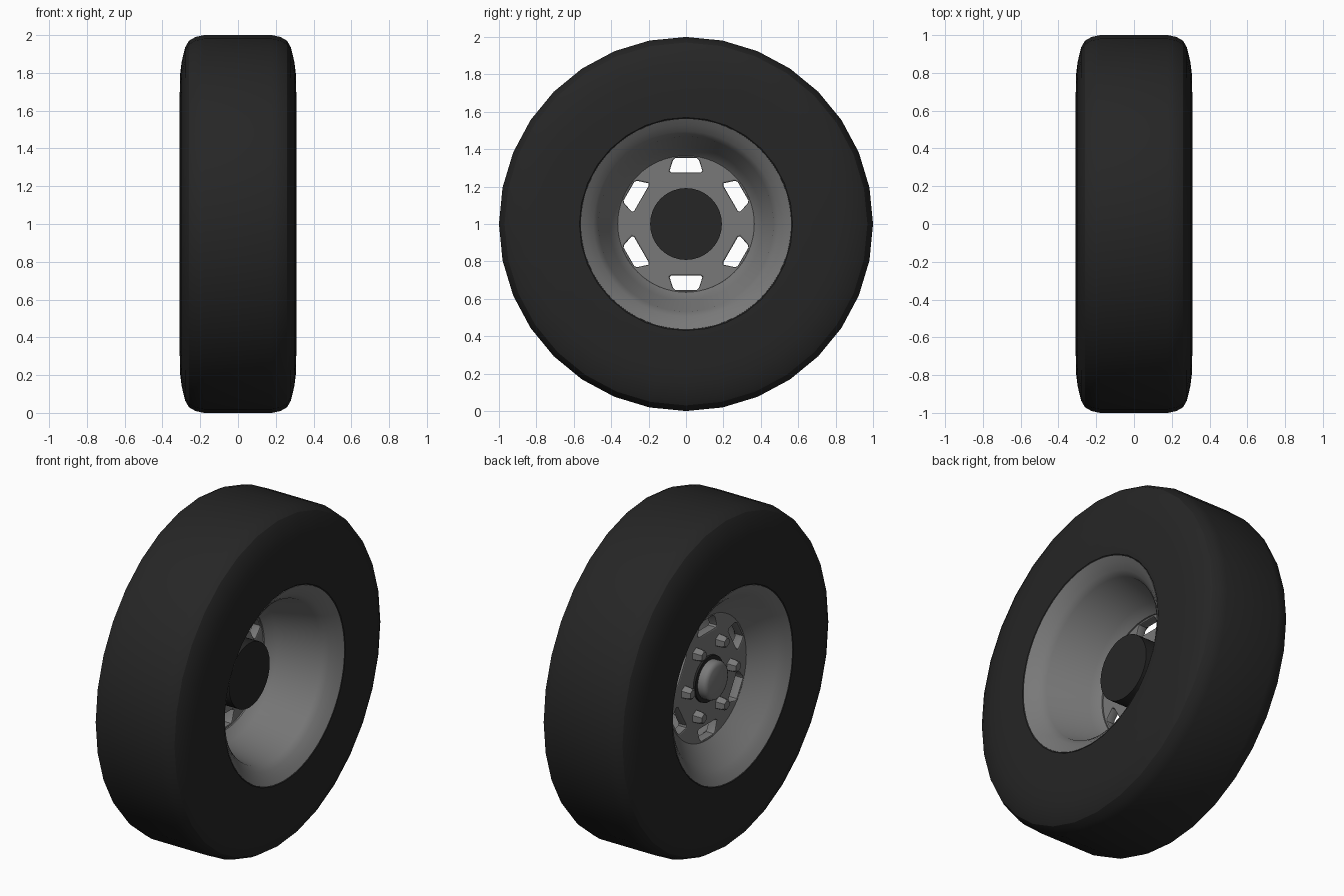
import bpy, bmesh
from math import sin, cos, pi, radians

if "Cube" in bpy.data.objects:
    bpy.data.objects.remove(bpy.data.objects["Cube"], do_unlink=True)


def make_material(name, value):
    mat = bpy.data.materials.new(name)
    mat.use_nodes = True
    color = (value, value, value, 1)
    mat.diffuse_color = color
    bsdf = mat.node_tree.nodes["Principled BSDF"]
    bsdf.inputs["Base Color"].default_value = color
    bsdf.inputs["Roughness"].default_value = 0.7
    return mat


rubber = make_material("black rubber", 0.019)
metal = make_material("grey metal", 0.19)
AXLE = 1.0


def smooth(obj, angle=30):
    bpy.ops.object.select_all(action="DESELECT")
    obj.select_set(True)
    bpy.context.view_layer.objects.active = obj
    bpy.ops.object.shade_smooth_by_angle(angle=radians(angle))


def revolve(name, profile, segments, mat, y=0, z=0, angle=30):
    """Turn a closed (x, radius) profile around an axis parallel to x."""
    bm = bmesh.new()
    rings = []
    for s in range(segments):
        a = 2 * pi * s / segments
        rings.append([bm.verts.new((x, y + r * sin(a), AXLE + z + r * cos(a)))
                      for x, r in profile])
    n = len(profile)
    for s in range(segments):
        here, after = rings[s], rings[(s + 1) % segments]
        for i in range(n):
            j = (i + 1) % n
            if profile[i][1] or profile[j][1]:
                bm.faces.new((here[i], here[j], after[j], after[i]))
    bmesh.ops.remove_doubles(bm, verts=bm.verts, dist=1e-5)
    bmesh.ops.dissolve_degenerate(bm, edges=bm.edges, dist=1e-5)
    bmesh.ops.recalc_face_normals(bm, faces=bm.faces)
    mesh = bpy.data.meshes.new(name)
    bm.to_mesh(mesh)
    bm.free()
    mesh.materials.append(mat)
    obj = bpy.data.objects.new(name, mesh)
    bpy.context.collection.objects.link(obj)
    smooth(obj, angle)
    return obj


# Tyre: half section mirrored across the middle plane
half = [(0.18, 1.0), (0.225, 0.99), (0.26, 0.97), (0.28, 0.935),
        (0.298, 0.86), (0.308, 0.78), (0.309, 0.57), (0.295, 0.555), (0.2, 0.6)]
revolve("tyre", half + [(-x, r) for x, r in reversed(half)], 32, rubber)

# Rim: flared lips on both sides, stepped barrel between them
lip = [(0.306, 0.562), (0.285, 0.53), (0.255, 0.495), (0.225, 0.468)]
barrel = [(-0.03, 0.41), (-0.08, 0.365), (-0.14, 0.365)]
back = [(-0.2, 0.58), (0.2, 0.58)]
revolve("rim", lip + barrel + [(-x, r) for x, r in reversed(lip)] + back, 64, metal)

# Wheel disc with six tapered slots, filled from flat outlines
curve = bpy.data.curves.new("wheel_disc", "CURVE")
curve.dimensions = "2D"
curve.fill_mode = "BOTH"
curve.extrude = 0.02
curve.bevel_depth = 0.008
curve.offset = -0.008
curve.bevel_resolution = 1


def outline(points):
    spline = curve.splines.new("POLY")
    spline.points.add(len(points) - 1)
    for p, (u, v) in zip(spline.points, points):
        p.co = (u, v, 0, 1)
    spline.use_cyclic_u = True


outline([(0.37 * cos(2 * pi * k / 64), 0.37 * sin(2 * pi * k / 64)) for k in range(64)])
slot = [(0.275, 0.078), (0.283, 0.088), (0.34, 0.07), (0.352, 0.058)]
slot += [(u, -v) for u, v in reversed(slot)]
for k in range(6):
    c, s = cos(k * pi / 3), sin(k * pi / 3)
    outline([(u * c - v * s, u * s + v * c) for u, v in slot])

disc = bpy.data.objects.new("wheel_disc", curve)
bpy.context.collection.objects.link(disc)
disc.rotation_euler = (0, pi / 2, 0)
disc.location = (-0.115, 0, AXLE)
curve.materials.append(metal)
bpy.ops.object.select_all(action="DESELECT")
disc.select_set(True)
bpy.context.view_layer.objects.active = disc
bpy.ops.object.convert(target="MESH")
smooth(bpy.context.object)

# Brake drum on the deep side
revolve("brake_drum", [(0.075, 0), (0.075, 0.192), (-0.1, 0.192), (-0.1, 0)], 32, rubber)

# Hub collar and rounded centre cap on the outer side
revolve("hub_collar", [(-0.12, 0), (-0.12, 0.135), (-0.155, 0.135), (-0.155, 0)], 32, rubber)
revolve("hub_cap", [(-0.13, 0), (-0.13, 0.112), (-0.19, 0.112), (-0.203, 0.106),
                    (-0.212, 0.09), (-0.215, 0)], 32, metal, angle=40)

# Six lug nuts between the slots
nut = [(-0.13, 0), (-0.13, 0.04), (-0.18, 0.036), (-0.195, 0.026), (-0.195, 0)]
for k in range(6):
    a = k * pi / 3
    revolve("lug_nut_%d" % (k + 1), nut, 6, metal, 0.215 * cos(a), 0.215 * sin(a))
